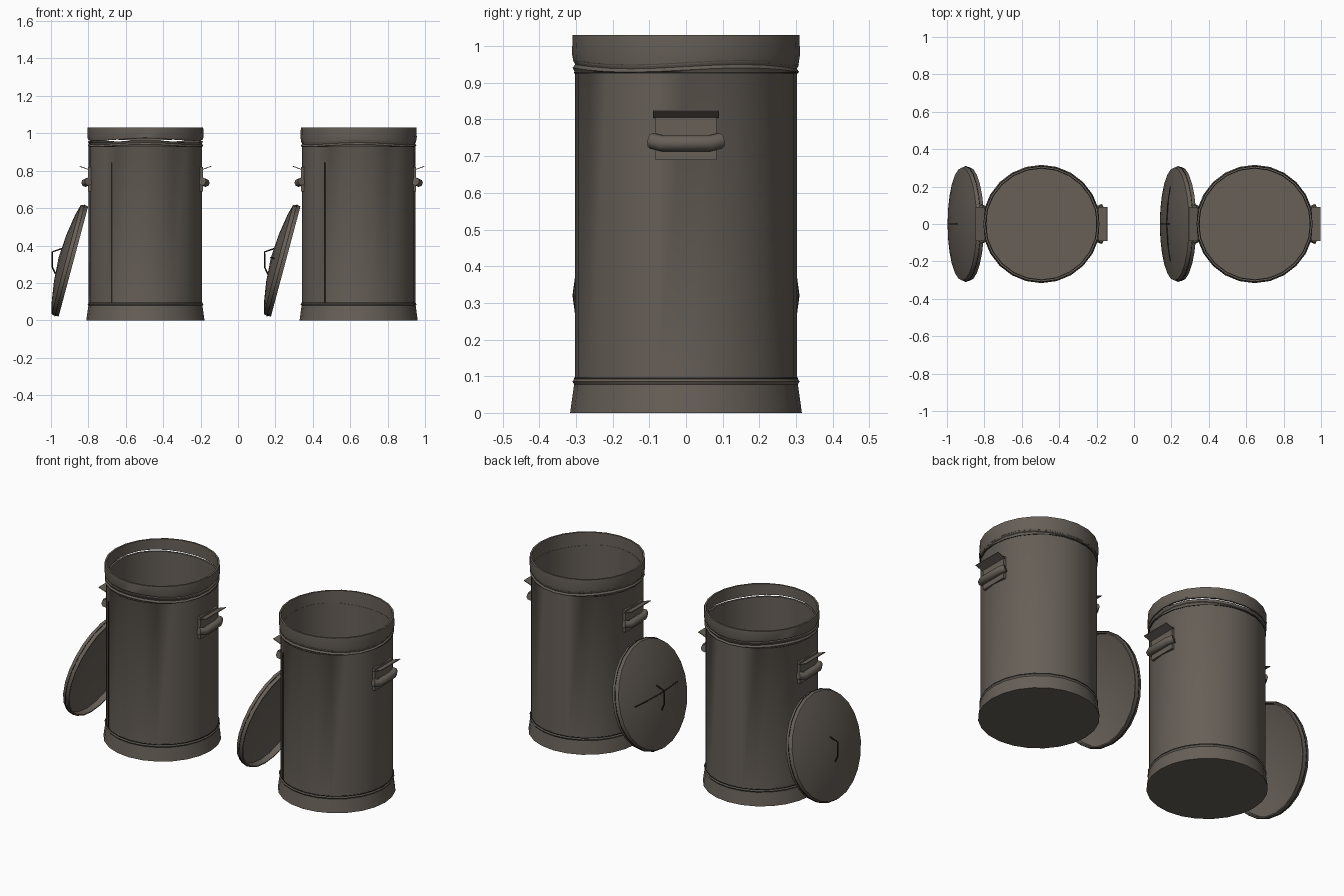
import bpy, bmesh, math
from mathutils import Matrix, Vector

cube = bpy.data.objects.get("Cube")
if cube:
    bpy.data.objects.remove(cube, do_unlink=True)

SIDES = 24


def material(name, rgb):
    m = bpy.data.materials.new(name)
    m.use_nodes = True
    m.diffuse_color = (*rgb, 1)
    m.node_tree.nodes["Principled BSDF"].inputs["Base Color"].default_value = (*rgb, 1)
    return m


METAL = material("brown grey metal", (0.135, 0.115, 0.096))
DARK = material("dark seam", (0.02, 0.018, 0.015))


def finish(name, bm, matrix, mat, smooth=True):
    bmesh.ops.recalc_face_normals(bm, faces=bm.faces)
    me = bpy.data.meshes.new(name)
    bm.to_mesh(me)
    bm.free()
    me.materials.append(mat)
    ob = bpy.data.objects.new(name, me)
    ob.matrix_world = matrix
    bpy.context.collection.objects.link(ob)
    if smooth:
        bpy.ops.object.select_all(action="DESELECT")
        ob.select_set(True)
        bpy.context.view_layer.objects.active = ob
        bpy.ops.object.shade_smooth_by_angle(angle=math.radians(35))
    return ob


def lathe(name, profile, matrix, mat=METAL, wave=None):
    """Spin a closed (radius, height) profile; wave bends edges in a height range."""
    bm = bmesh.new()
    verts = [bm.verts.new((r, 0, z)) for r, z in profile]
    pairs = zip(verts, verts[1:] + verts[:1])
    edges = [bm.edges.new(p) for p in pairs
             if p[0].co.x > 0 or p[1].co.x > 0]
    bmesh.ops.spin(bm, geom=verts + edges, axis=(0, 0, 1), cent=(0, 0, 0),
                   steps=SIDES, angle=math.tau, use_duplicate=False)
    bmesh.ops.remove_doubles(bm, verts=bm.verts, dist=0.0005)
    if wave:
        for v in bm.verts:
            if wave[0] < v.co.z < wave[1]:
                v.co.z += 0.006 * math.sin(3 * math.atan2(v.co.y, v.co.x))
    return finish(name, bm, matrix, mat)


def box(name, size, centre, matrix, mat=METAL, tilt=0):
    bm = bmesh.new()
    local = Matrix.Translation(centre) @ Matrix.Rotation(tilt, 4, "Y") @ Matrix.Diagonal((*size, 1))
    bmesh.ops.create_cube(bm, size=1, matrix=local)
    return finish(name, bm, matrix, mat, smooth=False)


def rod(name, points, radius, matrix, mat=METAL):
    cu = bpy.data.curves.new(name, "CURVE")
    cu.dimensions = "3D"
    cu.bevel_depth = radius
    cu.bevel_resolution = 2
    cu.use_fill_caps = True
    sp = cu.splines.new("POLY")
    sp.points.add(len(points) - 1)
    for p, co in zip(sp.points, points):
        p.co = (*co, 1)
    cu.materials.append(mat)
    ob = bpy.data.objects.new(name, cu)
    ob.matrix_world = matrix
    bpy.context.collection.objects.link(ob)


def can(side, x, rim_bottom):
    at = Matrix.Translation((x, 0, 0))
    # Flared foot, straight wall, beaded neck and inside floor
    lathe(side + "_can_body", [
        (0, 0), (0.316, 0), (0.305, 0.078), (0.31, 0.086), (0.303, 0.094),
        (0.303, 0.928), (0.309, 0.935), (0.302, 0.944), (0.308, 0.956),
        (0.296, 0.956), (0.296, 0.015), (0, 0.015)], at, wave=(0.932, 1))
    # Top rim band
    lathe(side + "_can_rim", [
        (0.306, rim_bottom), (0.311, 0.978), (0.309, 1.03),
        (0.299, 1.03), (0.297, rim_bottom)], at, wave=(0.9, 0.975))
    # Dark lines where the foot and neck meet the wall
    for part, z in (("foot", 0.094), ("neck", 0.928)):
        lathe(f"{side}_{part}_line", [
            (0.3, z - 0.002), (0.305, z - 0.002), (0.305, z + 0.002), (0.3, z + 0.002)], at, DARK)
    # Vertical wall seam
    box(side + "_wall_seam", (0.004, 0.008, 0.75), (-0.18, -0.242, 0.47), at, DARK)
    # Handles on both sides
    for end, turn in (("left", 0), ("right", math.pi)):
        m = at @ Matrix.Rotation(turn, 4, "Z")
        name = f"{side}_can_{end}"
        box(name + "_handle_plate", (0.016, 0.165, 0.13), (0.3, 0, 0.755), m)
        rod(name + "_handle_grip", [(0.305, -0.095, 0.742), (0.322, -0.065, 0.735),
                                    (0.322, 0.065, 0.735), (0.305, 0.095, 0.742)], 0.022, m)
        box(name + "_handle_flap", (0.052, 0.18, 0.004), (0.328, 0, 0.815), m, tilt=-0.35)


def lid(side, x, seam):
    m = Matrix.Translation((x, 0, 0.315)) @ Matrix.Rotation(math.radians(-75), 4, "Y")
    # Hollow domed lid with a turned-down rim
    lathe(side + "_lid", [
        (0.297, 0), (0.304, 0), (0.308, 0.02), (0.302, 0.04), (0.24, 0.056),
        (0.13, 0.073), (0, 0.082), (0, 0.074), (0.13, 0.065), (0.24, 0.048), (0.295, 0.032)], m)
    lathe(side + "_lid_line", [
        (0.3, 0.018), (0.3095, 0.018), (0.3095, 0.022), (0.3, 0.022)], m, DARK)
    # Wire pull
    rod(side + "_lid_pull", [(0.05, 0, 0.078), (0.02, 0, 0.122),
                             (-0.06, 0, 0.1), (-0.09, 0, 0.075)], 0.004, m, DARK)
    if seam:
        rod(side + "_lid_seam", [(0, -0.2, 0.062), (0, -0.1, 0.077), (0, 0, 0.083),
                                 (0, 0.1, 0.077), (0, 0.2, 0.062)], 0.003, m, DARK)


can("right", -0.495, 0.966)
can("left", 0.645, 0.95)
lid("right", -0.88, False)
lid("left", 0.255, True)
